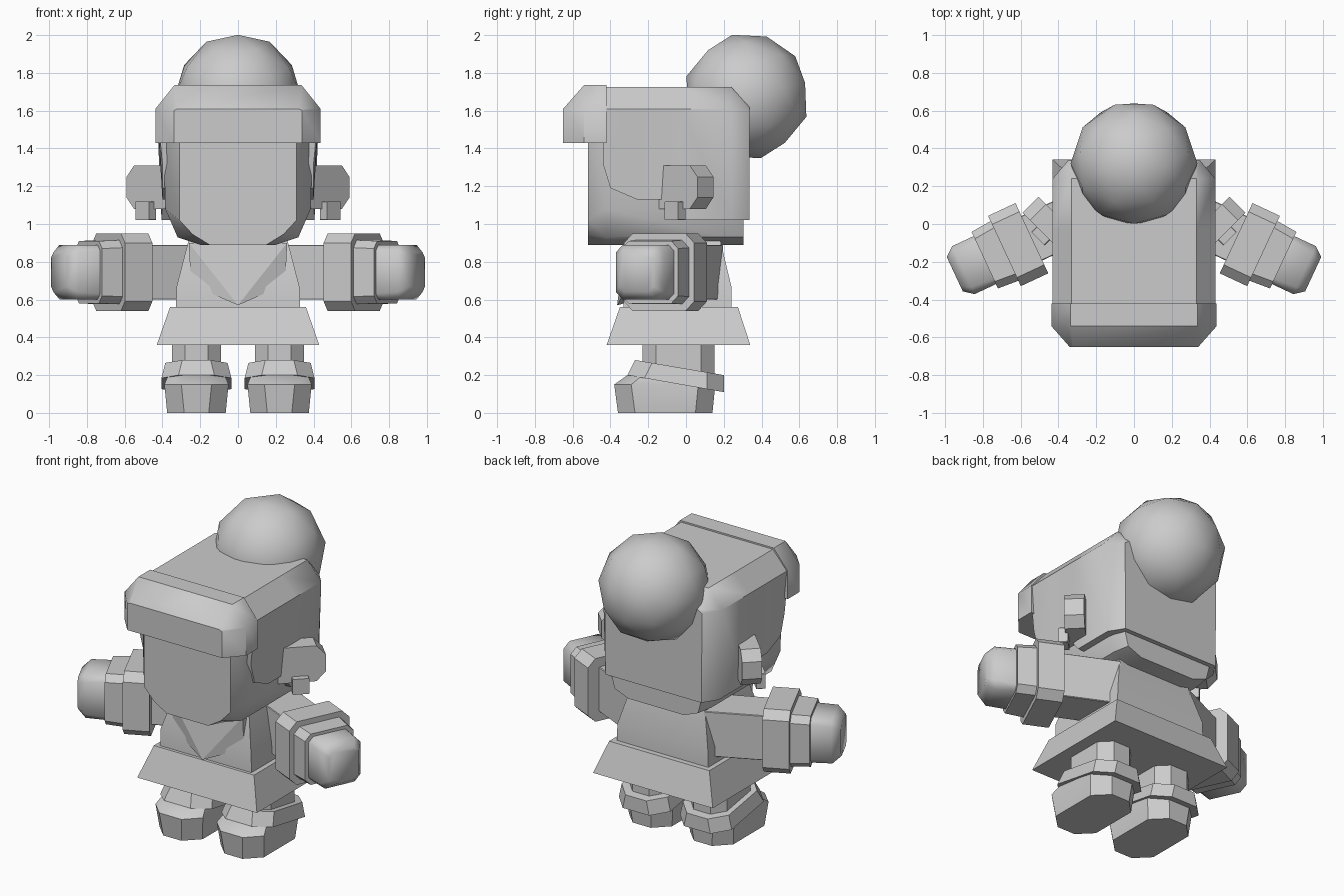
import bpy, bmesh, math
from mathutils import Matrix, Vector

if "Cube" in bpy.data.objects:
    bpy.data.objects.remove(bpy.data.objects["Cube"])

grey = bpy.data.materials.new("light_grey")
grey.diffuse_color = (0.6, 0.6, 0.6, 1)
grey.use_nodes = True
grey.node_tree.nodes["Principled BSDF"].inputs["Base Color"].default_value = grey.diffuse_color


def finish(name, bm, smooth=40):
    bmesh.ops.recalc_face_normals(bm, faces=bm.faces)
    me = bpy.data.meshes.new(name)
    bm.to_mesh(me)
    bm.free()
    ob = bpy.data.objects.new(name, me)
    bpy.context.collection.objects.link(ob)
    me.materials.append(grey)
    bpy.ops.object.select_all(action='DESELECT')
    ob.select_set(True)
    bpy.context.view_layer.objects.active = ob
    if smooth:
        bpy.ops.object.shade_smooth_by_angle(angle=math.radians(smooth))
    return ob


def loft(name, rings, smooth=40, matrix=None):
    """Skin a row of equal-length rings and cap both ends."""
    bm = bmesh.new()
    vs = [[bm.verts.new(p) for p in r] for r in rings]
    n = len(vs[0])
    for a, b in zip(vs, vs[1:]):
        for i in range(n):
            j = (i + 1) % n
            bm.faces.new((a[i], a[j], b[j], b[i]))
    bm.faces.new(vs[0][::-1])
    bm.faces.new(vs[-1])
    if matrix:
        bm.transform(matrix)
    return finish(name, bm, smooth)


def octagon(hx, hy, c):
    """Rectangle with cut corners, in two dimensions."""
    return [(hx, -hy + c), (hx, hy - c), (hx - c, hy), (-hx + c, hy),
            (-hx, hy - c), (-hx, -hy + c), (-hx + c, -hy), (hx - c, -hy)]


def rect(x, y0, y1, z):
    return [(-x, y0, z), (x, y0, z), (x, y1, z), (-x, y1, z)]


def arch(y, w_low, w, z_low, z_side, z_top, c):
    """Hat cross-section: straight sides with cut top corners."""
    return [(-w_low, y, z_low), (-w, y, z_side), (-w + c, y, z_top),
            (w - c, y, z_top), (w, y, z_side), (w_low, y, z_low)]


# Head: chin-shaped sections from the flat face to the back
def chin(y, pts):
    return [(x, y, z) for x, z in pts] + [(-x, y, z) for x, z in reversed(pts)]

face = [(.31, 1.5), (.31, 1.02), (.24, .945), (.15, .89)]
full = [(.395, 1.5), (.385, 1.08), (.32, .93), (.2, .89)]
back = [(.34, 1.5), (.34, 1.08), (.30, .93), (.2, .89)]
loft("head", [chin(-.52, face), chin(-.42, full), chin(.2, full), chin(.305, back)])

# Hat with a stepped lower edge, and its raised front brim
steps = [(-.44, 1.32), (-.40, 1.19), (-.26, 1.13), (-.12, 1.13), (-.03, 1.02), (.24, 1.02)]
hat = [arch(y, .40 if z > 1.05 else .405, .43, z, 1.61, 1.725, .10) for y, z in steps]
hat.append(arch(.335, .345, .35, 1.02, 1.60, 1.62, .03))
loft("hat", hat)
loft("hat_brim", [arch(-.65, .34, .34, 1.43, 1.60, 1.61, .02),
                  arch(-.54, .437, .437, 1.43, 1.61, 1.735, .10),
                  arch(-.42, .437, .437, 1.43, 1.61, 1.735, .10)])

# Pompom
bm = bmesh.new()
bmesh.ops.create_icosphere(bm, subdivisions=2, radius=.335,
                           matrix=Matrix.Translation((0, .32, 1.675))
                           @ Matrix.Rotation(math.radians(13), 4, 'X')
                           @ Matrix.Rotation(math.radians(90), 4, 'Z'))
finish("pompom", bm, 50)

# Torso, skirt and folded collar
loft("torso", [rect(.33, -.33, .24, .5), rect(.325, -.33, .24, .67), rect(.26, -.26, .18, .92)], 20)
loft("skirt", [rect(.43, -.42, .34, .36), rect(.36, -.35, .275, .56)], 20)
bm = bmesh.new()
v = [bm.verts.new(p) for p in ((-.26, -.32, .90), (.26, -.32, .90), (0, -.365, .57),
                               (-.25, -.30, .68), (.25, -.30, .68), (0, -.25, .60),
                               (-.25, -.24, .90), (.25, -.24, .90))]
for f in ((0, 2, 1), (0, 3, 2), (1, 2, 4), (0, 1, 7, 6), (0, 6, 3), (1, 4, 7),
          (2, 3, 5), (2, 5, 4), (3, 6, 5), (4, 5, 7), (5, 6, 7)):
    bm.faces.new([v[i] for i in f])
finish("collar", bm, 0)

for side, s in (("right", 1), ("left", -1)):
    mirror = Matrix.Scale(s, 4, Vector((1, 0, 0)))

    # Arm parts run along a slanted axis: local x is along the arm
    arm = mirror @ Matrix.Translation((.54, -.075, .745)) @ Matrix.Rotation(math.radians(-25), 4, 'Z')

    def arm_part(name, stations, smooth=25):
        loft(side + name, [[(x, p, q) for p, q in octagon(hw, hz, c)]
                           for x, hw, hz, c in stations], smooth, arm)

    arm_part("_arm", [(-.36, .13, .145, .004), (.02, .13, .145, .004)])
    arm_part("_sleeve_cuff", [(0, .205, .205, .05), (.16, .205, .205, .05)])
    arm_part("_glove_cuff", [(.15, .175, .17, .04), (.275, .165, .165, .04)])
    arm_part("_hand", [(.26, .14, .145, .03), (.40, .14, .145, .04), (.45, .10, .105, .03)], 50)

    # Ear plate turned outwards, with its outer corners cut
    ear = mirror @ Matrix.Translation((.43, -.10, 0)) @ Matrix.Rotation(math.radians(45), 4, 'Z')
    shape = [(-.06, 1.08), (.17, 1.08), (.226, 1.14), (.226, 1.25), (.17, 1.31), (-.06, 1.31)]
    loft(side + "_ear", [[(x, y, z) for x, z in shape] for y in (0, .12)], 20, ear)

    # Earring below the ear
    ring = mirror @ Matrix.Translation((.49, -.06, 1.07)) @ Matrix.Rotation(math.radians(45), 4, 'Z')
    loft(side + "_earring", [[(x, y, z) for x, z in octagon(.05, .05, .004)]
                             for y in (-.025, .03)], 20, ring)

    # Leg, tilted boot cuff and boot: stretched octagons stacked upwards
    def stack(name, stations):
        rings = []
        for hx, y0, y1, c, z, tilt in stations:
            rings.append([(.22 + x, (y0 + y1) / 2 + y, z - tilt * y)
                          for x, y in octagon(hx, (y1 - y0) / 2, c)])
        loft(side + name, rings, 40, mirror)

    stack("_leg", [(.13, -.23, .15, .07, .1, 0), (.13, -.23, .15, .07, .4, 0)])
    stack("_boot_cuff", [(.185, -.31, .20, .09, .155, .176), (.165, -.27, .20, .09, .24, .17)])
    stack("_boot", [(.155, -.36, .14, .09, 0, 0), (.17, -.38, .155, .09, .15, 0),
                    (.15, -.31, .11, .08, .2, 0)])
